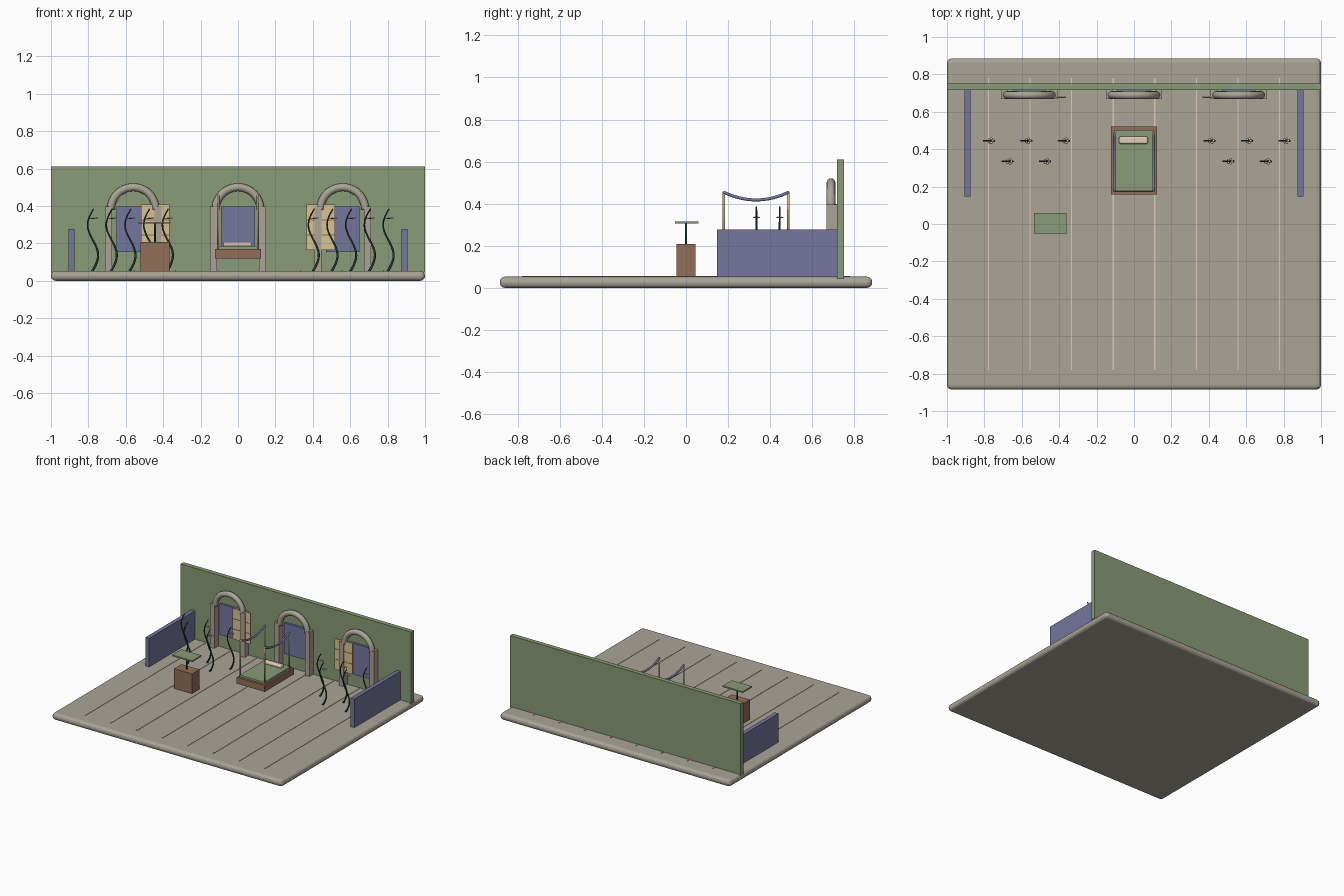
import bpy, bmesh, math
from mathutils import Vector

cube = bpy.data.objects.get("Cube")
if cube:
    bpy.data.objects.remove(cube, do_unlink=True)


def material(name, rgb):
    m = bpy.data.materials.new(name)
    m.use_nodes = True
    lin = [(c / 255) ** 2.2 for c in rgb] + [1]
    m.diffuse_color = lin
    m.node_tree.nodes["Principled BSDF"].inputs["Base Color"].default_value = lin
    return m


STONE = material("warm grey stone", (168, 163, 149))
GREEN = material("sage green", (136, 153, 118))
PURPLE = material("dusty purple", (116, 117, 156))
BROWN = material("wood brown", (144, 110, 88))
TAN = material("light wood", (216, 193, 146))
PINK = material("pale blush", (224, 202, 182))
DARK = material("dark leaf green", (42, 68, 56))


def finish(bm, name, mat, smooth=False):
    bmesh.ops.recalc_face_normals(bm, faces=bm.faces)
    me = bpy.data.meshes.new(name)
    bm.to_mesh(me)
    bm.free()
    ob = bpy.data.objects.new(name, me)
    bpy.context.collection.objects.link(ob)
    me.materials.append(mat)
    for p in me.polygons:
        p.use_smooth = smooth
    return ob


def box(name, mat, x, y, z, bevel=0, segments=3):
    """Box from (min, max) pairs."""
    bm = bmesh.new()
    bmesh.ops.create_cube(bm, size=1)
    for v in bm.verts:
        v.co = Vector([(a + b) / 2 + c * (b - a) for c, (a, b) in zip(v.co, (x, y, z))])
    ob = finish(bm, name, mat)
    if bevel:
        mod = ob.modifiers.new("bevel", "BEVEL")
        mod.width, mod.segments = bevel, segments
    return ob


def tube(name, mat, points, radii, sides=10):
    """Sweep a circle along a planar path; radii is a number or one per point."""
    bm = bmesh.new()
    pts = [Vector(p) for p in points]
    if not isinstance(radii, list):
        radii = [radii] * len(pts)
    rings = []
    span = pts[-1] - pts[0]
    # the path lies in the xz or yz plane
    side = Vector((0, 1, 0)) if abs(span.y) < 1e-6 else Vector((1, 0, 0))
    for i, p in enumerate(pts):
        t = (pts[min(i + 1, len(pts) - 1)] - pts[max(i - 1, 0)]).normalized()
        up = t.cross(side)
        rings.append([bm.verts.new(p + radii[i] * (side * math.cos(a) + up * math.sin(a)))
                      for a in (math.tau * k / sides for k in range(sides))])
    for a, b in zip(rings, rings[1:]):
        for k in range(sides):
            j = (k + 1) % sides
            bm.faces.new((a[k], a[j], b[j], b[k]))
    bm.faces.new(rings[0])
    bm.faces.new(rings[-1])
    return finish(bm, name, mat, True)


# Floor slab with thin seams
box("floor", STONE, (-1, 1), (-0.885, 0.885), (0, 0.053), 0.024)
for i in range(8):
    x = (i - 3.5) * 0.2225
    box("floor_seam", PINK, (x - 0.003, x + 0.003), (-0.78, 0.78), (0.05, 0.057))

# Walls
box("back_wall", GREEN, (-1, 1), (0.717, 0.752), (0.045, 0.61))
for x in (-0.89, 0.89):
    box("side_wall", PURPLE, (x - 0.016, x + 0.016), (0.147, 0.717), (0.05, 0.277))

# Arched windows
for cx in (-0.56, 0, 0.56):
    for s in (-0.132, 0.132):
        box("arch_post", STONE, (cx + s - 0.019, cx + s + 0.019), (0.668, 0.718), (0.05, 0.397))
    arc = [(cx + 0.12 * math.cos(a), 0.689, 0.38 + 0.12 * math.sin(a))
           for a in (math.pi * k / 24 for k in range(25))]
    tube("arch_top", STONE, arc, 0.021, 12)
    box("window_pane", PURPLE, (cx - 0.09, cx + 0.09), (0.7, 0.718), (0.155, 0.398))

# Open shutters with cross bars
for cx in (-0.442, 0.442):
    box("shutter", TAN, (cx - 0.077, cx + 0.077), (0.676, 0.684), (0.165, 0.407))
    for z in (0.245, 0.325):
        box("shutter_bar", BROWN, (cx - 0.077, cx + 0.077), (0.674, 0.678), (z - 0.002, z + 0.002))

# Bed frame, mattress and pillow
box("bed_frame", BROWN, (-0.122, 0.122), (0.157, 0.52), (0.12, 0.17))
box("mattress", GREEN, (-0.108, 0.108), (0.174, 0.503), (0.165, 0.186), 0.004, 2)
box("pillow", PINK, (-0.08, 0.075), (0.427, 0.467), (0.182, 0.208), 0.011)

# Bed posts and sagging drapes
for x in (-0.106, 0.106):
    for y in (0.18, 0.486):
        tube("bed_post", TAN, [(x, y, 0.15), (x, y, 0.458)], 0.0055)
    sag = [(x, 0.178 + 0.31 * k / 16, 0.418 + 0.037 * (k / 8 - 1) ** 2) for k in range(17)]
    tube("drape", PURPLE, sag, 0.0075)

# Pedestal table
box("pedestal", BROWN, (-0.522, -0.366), (-0.046, 0.046), (0.05, 0.208))
tube("table_stem", DARK, [(-0.444, 0, 0.2), (-0.444, 0, 0.308)], 0.005)
box("table_top", GREEN, (-0.535, -0.36), (-0.052, 0.06), (0.305, 0.315))


def flower(x, y, z):
    """Five flat petals around a small centre."""
    bm = bmesh.new()
    for k in range(5):
        a = math.tau * k / 5
        c = Vector((x + 0.011 * math.cos(a), y + 0.011 * math.sin(a), z))
        made = bmesh.ops.create_icosphere(bm, subdivisions=1, radius=0.008)
        for v in made["verts"]:
            v.co = c + Vector((v.co.x, v.co.y, v.co.z * 0.4))
    finish(bm, "flower", PINK, True)


# Wavy plants in two staggered rows
for start in (-0.78, 0.4):
    for i in range(5):
        x, y = start + 0.1 * i, 0.335 if i % 2 else 0.445
        n = 24
        path = [(x + 0.03 * math.sin(math.tau * k / n) + 0.008 * k / n, y, 0.05 + 0.335 * k / n)
                for k in range(n + 1)]
        tube("plant_stem", DARK, path, [0.0065 - 0.003 * k / n for k in range(n + 1)], 8)
        flower(x + 0.014, y, 0.335)
        tube("flower_stalk", DARK, [(x - 0.022, y, 0.331), (x + 0.014, y, 0.333)], 0.0025, 6)
